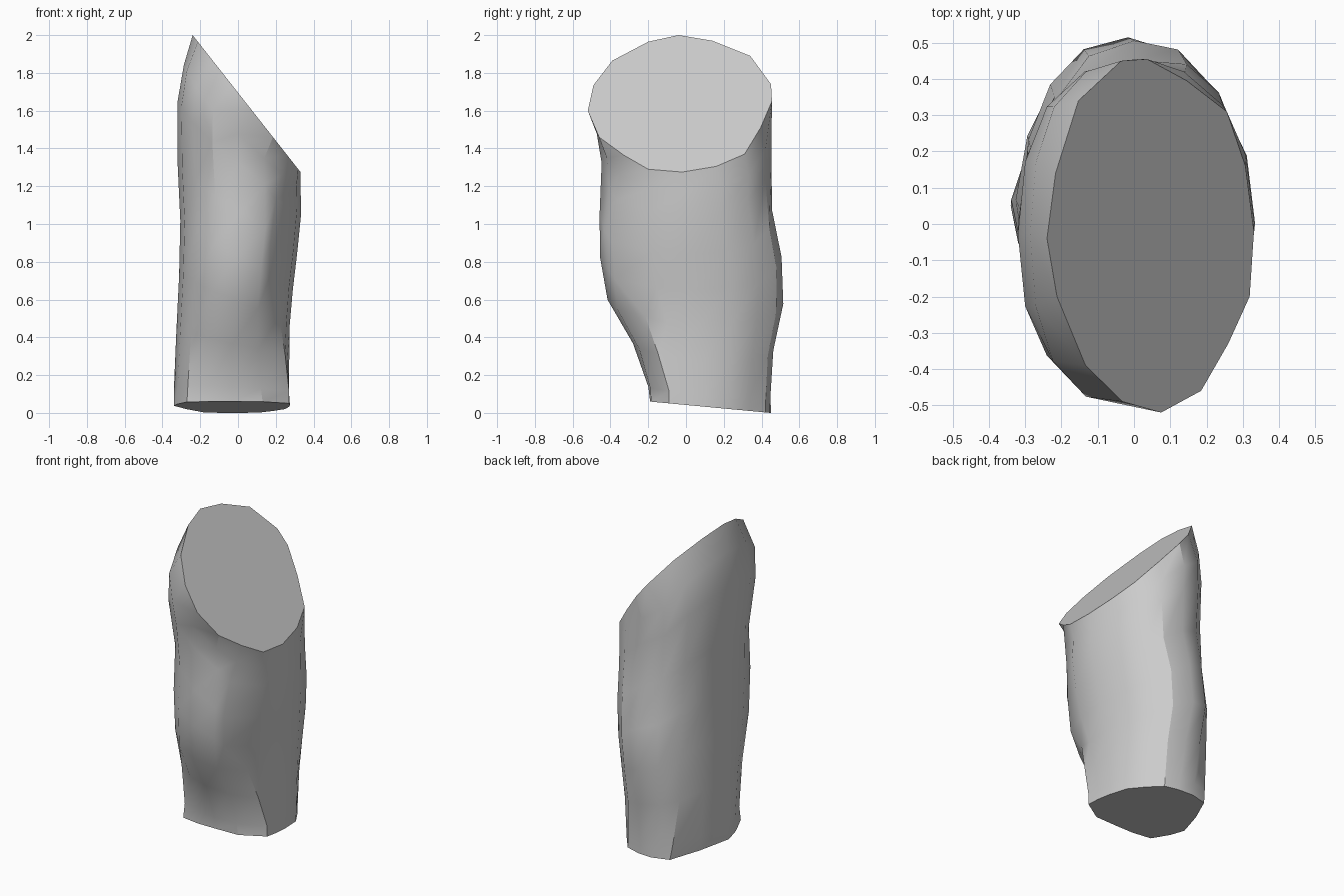
import bpy, bmesh, math

cube = bpy.data.objects.get("Cube")
if cube:
    bpy.data.objects.remove(cube, do_unlink=True)

# Side profiles: (height, position)
LEFT_X = [(0.04, -0.34), (0.6, -0.315), (1.0, -0.305), (1.2, -0.31), (1.5, -0.335), (1.7, -0.315), (1.85, -0.285), (2, -0.24)]
RIGHT_X = [(0.05, 0.27), (0.5, 0.275), (0.75, 0.3), (1.0, 0.335), (1.27, 0.33)]
FRONT_Y = [(0.06, -0.19), (0.25, -0.28), (0.65, -0.435), (0.95, -0.47), (1.25, -0.435), (1.47, -0.47), (1.6, -0.51)]
BACK_Y = [(0, 0.45), (0.35, 0.475), (0.55, 0.515), (0.78, 0.515), (1.1, 0.45), (1.7, 0.455)]
# Crease running up the front corner
CREASE_X = [(0.13, 0.27), (0.48, 0.23), (0.65, 0.16), (0.75, 0.165), (1.05, 0.18), (1.37, 0.26)]
CREASE_Y = [(0.13, -0.09), (0.48, -0.2), (0.58, -0.25), (0.65, -0.35), (0.75, -0.4), (1.05, -0.385), (1.37, -0.33)]
# Outline of the slanted top cut: (y, z)
CUT = [(-0.02, 1.275), (0.16, 1.305), (0.31, 1.37), (0.395, 1.51), (0.455, 1.65), (0.45, 1.74),
       (0.34, 1.89), (0.14, 1.97), (-0.04, 2), (-0.2, 1.965), (-0.39, 1.865), (-0.49, 1.735),
       (-0.52, 1.6), (-0.46, 1.46), (-0.33, 1.365), (-0.2, 1.29)]
# Outline of the base: (x, y)
BASE = [(0.27, 0.1), (0.25, 0.23), (0.19, 0.33), (0.12, 0.42), (0.03, 0.445), (-0.07, 0.45),
        (-0.18, 0.42), (-0.27, 0.24), (-0.34, 0.05), (-0.32, -0.05), (-0.27, -0.17), (-0.15, -0.19),
        (-0.03, -0.19), (0.13, -0.185), (0.27, -0.09), (0.275, 0)]
LEVELS = [0, 0.05, 0.2, 0.35, 0.5, 0.65, 0.82, 0.92, 1]
SIDES = len(CUT)
CREASE = 14
BLEND_HEIGHT = 0.55


def at(profile, z):
    """Read a profile at a height."""
    if z <= profile[0][0]:
        return profile[0][1]
    for (z0, v0), (z1, v1) in zip(profile, profile[1:]):
        if z <= z1:
            return v0 + (v1 - v0) * (z - z0) / (z1 - z0)
    return profile[-1][1]


def squared(v):
    return math.copysign(abs(v) ** 0.92, v)


def outline(k, z):
    """Position of one side column at a height, blending up from the base."""
    if k == CREASE:
        return at(CREASE_X, z), at(CREASE_Y, z)
    a = math.tau * k / SIDES
    x0, x1, y0, y1 = (at(p, z) for p in (LEFT_X, RIGHT_X, FRONT_Y, BACK_Y))
    x = (x0 + x1) / 2 + (x1 - x0) / 2 * squared(math.cos(a))
    y = (y0 + y1) / 2 + (y1 - y0) / 2 * squared(math.sin(a))
    f = min(1, z / BLEND_HEIGHT)
    return BASE[k][0] * (1 - f) + x * f, BASE[k][1] * (1 - f) + y * f


def point(k, t):
    cut_y, cut_z = CUT[k]
    if t == 1:
        return (2 - cut_z) / 1.27 - 0.24, cut_y, cut_z
    # The base plane tilts slightly up towards the front
    base_z = 0.042 - 0.094 * BASE[k][1]
    if t == 0:
        return (*BASE[k], base_z)
    z = base_z + (cut_z - base_z) * t
    return (*outline(k, z), z)


# Body lofted from the base to the slanted cut
bm = bmesh.new()
rings = [[bm.verts.new(point(k, t)) for k in range(SIDES)] for t in LEVELS]
for low, high in zip(rings, rings[1:]):
    for k in range(SIDES):
        n = (k + 1) % SIDES
        bm.faces.new((low[k], low[n], high[n], high[k]))
bm.faces.new(rings[0][::-1])
bm.faces.new(rings[-1])
bmesh.ops.recalc_face_normals(bm, faces=bm.faces)
mesh = bpy.data.meshes.new("slanted_column")
bm.to_mesh(mesh)
bm.free()

column = bpy.data.objects.new("slanted_column", mesh)
bpy.context.collection.objects.link(column)

# Plain grey
grey = bpy.data.materials.new("plain_grey")
grey.use_nodes = True
colour = (0.6, 0.6, 0.6, 1)
grey.diffuse_color = colour
grey.node_tree.nodes["Principled BSDF"].inputs["Base Color"].default_value = colour
mesh.materials.append(grey)

# Smooth sides, sharp rims
bpy.ops.object.select_all(action="DESELECT")
column.select_set(True)
bpy.context.view_layer.objects.active = column
bpy.ops.object.shade_smooth_by_angle(angle=math.radians(30))
